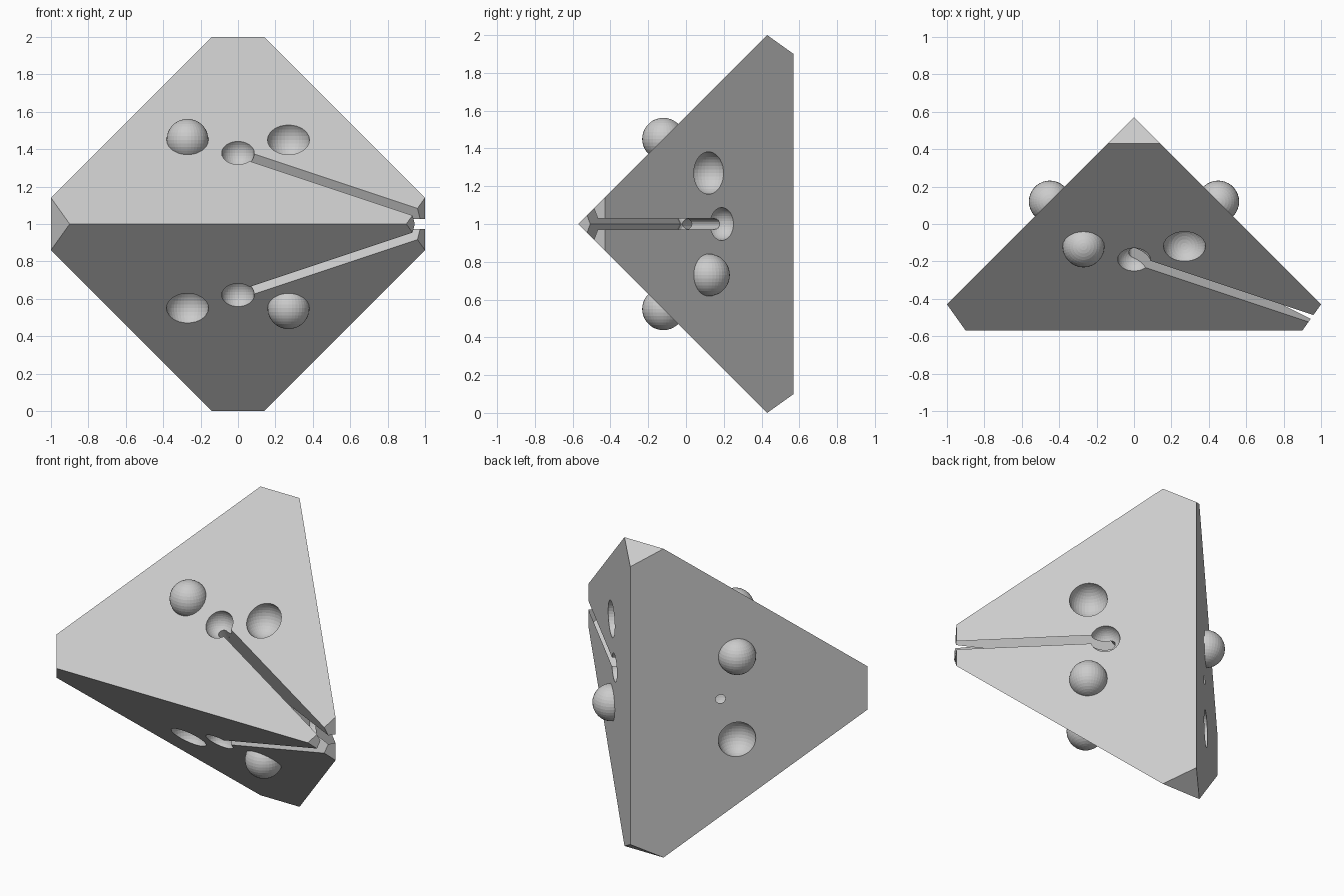
import bpy, bmesh
from mathutils import Vector, Matrix

H = 0.57          # half distance between the two crossing edges
SLOT_R = 0.028    # half width of the cord slots and hole
MID = Vector((0, 0, 1))

old = bpy.data.objects.get("Cube")
if old:
    bpy.data.objects.remove(old, do_unlink=True)

grey = bpy.data.materials.new("light grey")
grey.use_nodes = True
GREY = (0.6, 0.6, 0.6, 1)
grey.diffuse_color = GREY
grey.node_tree.nodes["Principled BSDF"].inputs["Base Color"].default_value = GREY


def to_object(name, bm):
    bmesh.ops.recalc_face_normals(bm, faces=bm.faces)
    mesh = bpy.data.meshes.new(name)
    bm.to_mesh(mesh)
    bm.free()
    mesh.materials.append(grey)
    obj = bpy.data.objects.new(name, mesh)
    obj.location = MID
    bpy.context.collection.objects.link(obj)
    return obj


def hull(name, points):
    bm = bmesh.new()
    for p in points:
        bm.verts.new(p)
    bmesh.ops.convex_hull(bm, input=bm.verts)
    bmesh.ops.dissolve_limit(bm, angle_limit=0.01, verts=bm.verts, edges=bm.edges)
    return to_object(name, bm)


def ball(name, centre, radius):
    bm = bmesh.new()
    bmesh.ops.create_uvsphere(bm, u_segments=36, v_segments=18, radius=radius,
                              matrix=Matrix.Translation(centre))
    return to_object(name, bm)


def rod(name, end):
    bm = bmesh.new()
    turn = end.to_track_quat('Z', 'Y').to_matrix().to_4x4()
    bmesh.ops.create_cone(bm, cap_ends=True, segments=16, radius1=SLOT_R, radius2=SLOT_R,
                          depth=end.length, matrix=Matrix.Translation(end / 2) @ turn)
    return to_object(name, bm)


def combine(target, tool, operation):
    """Apply a boolean, then remove the tool object."""
    mod = target.modifiers.new(operation, 'BOOLEAN')
    mod.operation, mod.solver, mod.object = operation, 'EXACT', tool
    bpy.context.view_layer.update()
    graph = bpy.context.evaluated_depsgraph_get()
    result = bpy.data.meshes.new_from_object(target.evaluated_get(graph))
    target.modifiers.clear()
    target.data = result
    bpy.data.objects.remove(tool, do_unlink=True)


# Four-sided body with its corners cut off
points = []
for s in (-1, 1):
    for t in (-1, 1):
        points += [(s, 0.14 - H, 0.14 * t), (0.14 * t, H - 0.14, s)]
    points += [(0.9 * s, -H, 0), (0, H, 0.9 * s)]
body = hull("pyramid_body", points)

# Middle, bump and socket centre of each face
faces = []
for s in (-1, 1):
    faces.append((Vector((0, -H / 3, s * H * 2 / 3)),
                  Vector((-0.27 * s, -0.12, 0.45 * s)), Vector((0.27 * s, -0.12, 0.45 * s))))
    faces.append((Vector((s * H * 2 / 3, H / 3, 0)),
                  Vector((0.45 * s, 0.12, -0.27 * s)), Vector((0.45 * s, 0.12, 0.27 * s))))

corner = Vector((2 * H, -H, 0))
for middle, bump, socket in faces:
    combine(body, ball("bump", bump, 0.112), 'UNION')
    combine(body, ball("socket", socket, 0.112), 'DIFFERENCE')
    combine(body, ball("middle_dent", middle, 0.087), 'DIFFERENCE')

# Cord hole to every face, and slots from three faces to the left corner
for middle, bump, socket in faces:
    combine(body, rod("cord_hole", middle * 1.3), 'DIFFERENCE')
    if middle.x >= 0:
        side = middle.cross(corner).normalized() * SLOT_R
        outline = [Vector(), middle * 3, corner * 1.5]
        combine(body, hull("slot", [p + side * k for p in outline for k in (-1, 1)]),
                'DIFFERENCE')
combine(body, rod("corner_channel", corner * 1.3), 'DIFFERENCE')
